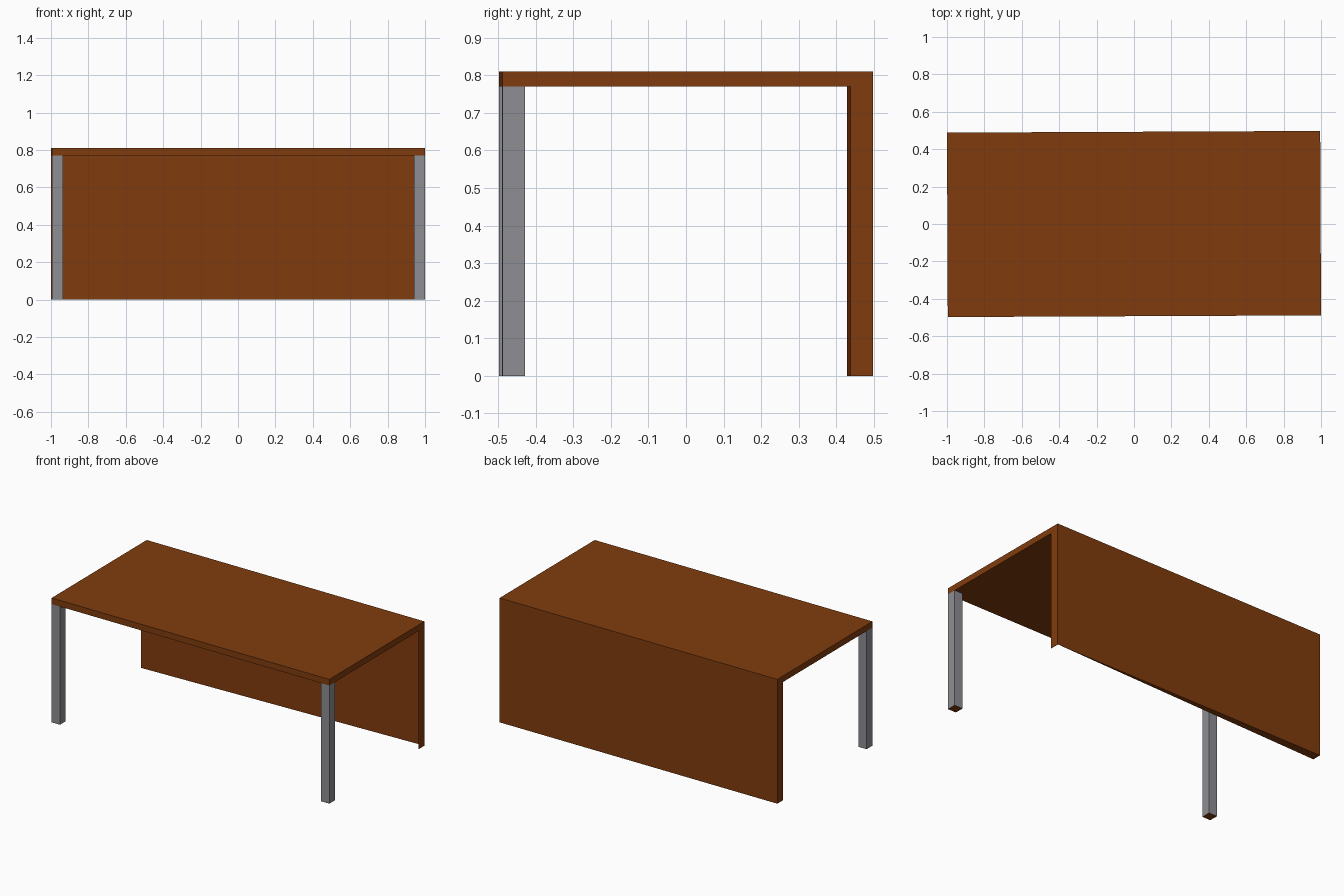
import bpy, bmesh
from mathutils import Matrix

if "Cube" in bpy.data.objects:
    bpy.data.objects.remove(bpy.data.objects["Cube"])

L, W, H = 1.9955, 0.986, 0.81      # desk length, depth, height
TOP, LEG = 0.04, 0.06              # slab thickness, leg / panel thickness
TURN = Matrix.Rotation(0.0045, 4, 'Z')  # whole desk sits very slightly turned


def material(name, rgb):
    m = bpy.data.materials.new(name)
    m.diffuse_color = (*rgb, 1)
    m.use_nodes = True
    m.node_tree.nodes["Principled BSDF"].inputs["Base Color"].default_value = m.diffuse_color
    return m


wood = material("brown_wood", (0.22, 0.045, 0.004))
metal = material("grey_metal", (0.27, 0.27, 0.295))


def prism(name, outline, z0, z1, mats):
    """Extrude a plan outline from z0 to z1; second material goes on the ends."""
    bm = bmesh.new()
    face = bm.faces.new([bm.verts.new((x, y, z0)) for x, y in outline])
    new = bmesh.ops.extrude_face_region(bm, geom=[face])["geom"]
    bmesh.ops.translate(bm, vec=(0, 0, z1 - z0),
                        verts=[v for v in new if isinstance(v, bmesh.types.BMVert)])
    bmesh.ops.recalc_face_normals(bm, faces=bm.faces)
    for f in bm.faces:
        if len(mats) > 1 and abs(f.normal.z) > 0.5:
            f.material_index = 1
    bm.transform(TURN)
    me = bpy.data.meshes.new(name)
    bm.to_mesh(me)
    bm.free()
    for m in mats:
        me.materials.append(m)
    ob = bpy.data.objects.new(name, me)
    bpy.context.collection.objects.link(ob)


def rect(x0, x1, y0, y1):
    return [(x0, y0), (x1, y0), (x1, y1), (x0, y1)]


x, y = L / 2, W / 2
# Desk top
prism("desk_top", rect(-x, x, -y, y), H - TOP, H, [wood])
# Back panel: its inner face runs diagonally to the right rear corner
prism("back_panel", [(-x, y - LEG), (x, y), (-x, y)], 0, H - TOP, [wood])
# Thin end plate closing the right side of the panel
prism("panel_end", rect(x - 0.002, x, y - LEG, y), 0, H - TOP, [wood])
# Front legs, grey with brown end caps
for side, name in ((-1, "left"), (1, "right")):
    xs = sorted((side * x, side * (x - LEG)))
    prism(name + "_front_leg", rect(*xs, -y, -y + LEG), 0, H - TOP, [metal, wood])
